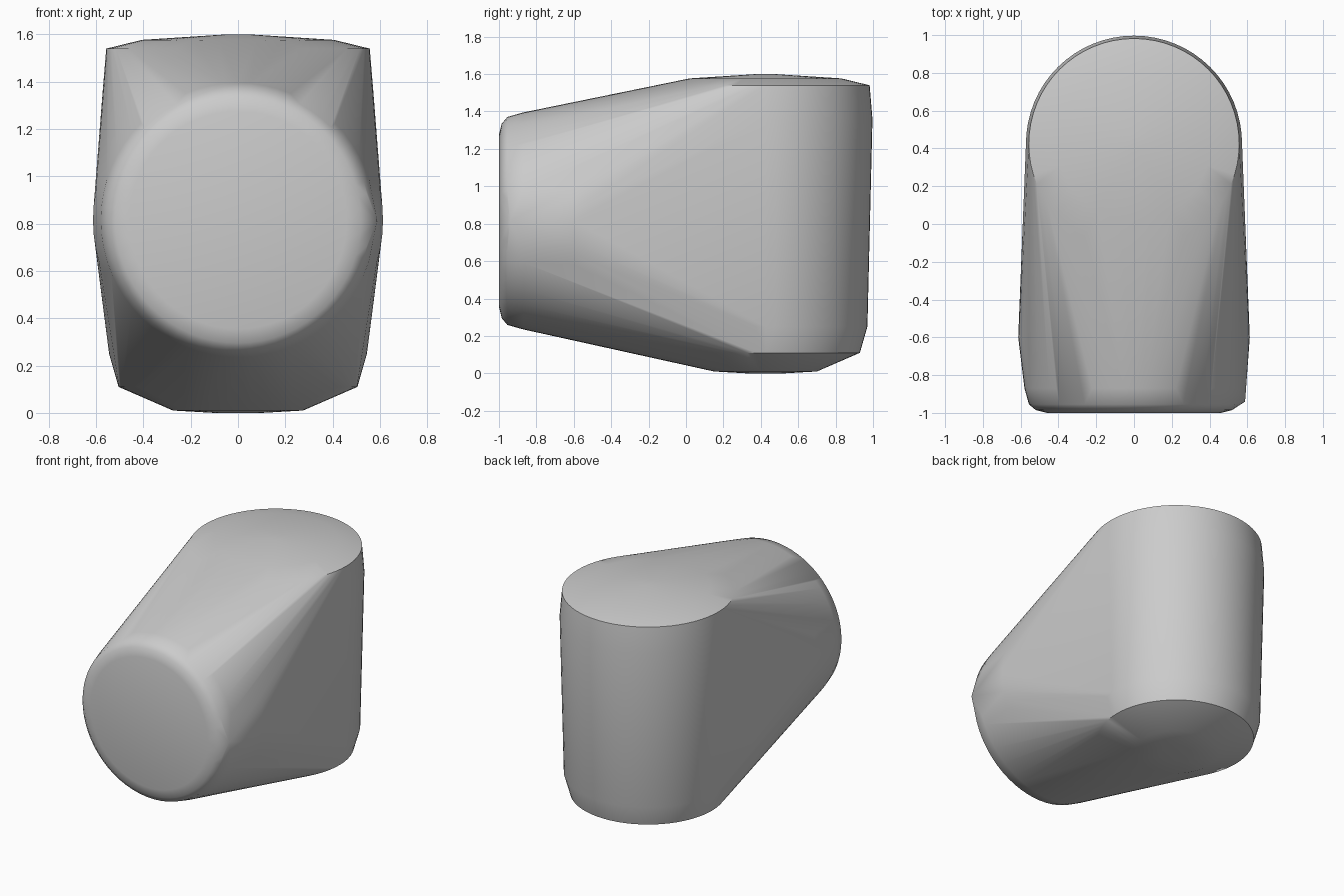
import bpy, bmesh, math

if "Cube" in bpy.data.objects:
    bpy.data.objects.remove(bpy.data.objects["Cube"], do_unlink=True)

SIDES = 64
POST_Y, DISC_Z = 0.425, 0.815

# Plain grey finish
grey = bpy.data.materials.new("plain grey")
grey.use_nodes = True
colour = (0.6, 0.6, 0.6, 1)
grey.diffuse_color = colour
grey.node_tree.nodes["Principled BSDF"].inputs["Base Color"].default_value = colour

bm = bmesh.new()


def ring(radius, place):
    for i in range(SIDES):
        a = math.tau * i / SIDES
        bm.verts.new(place(radius * math.cos(a), radius * math.sin(a)))


# Upright rear post: height and radius
for z, r in ((0, 0.1), (0.01, 0.275), (0.11, 0.505), (0.25, 0.545),
             (1.36, 0.572), (1.54, 0.557), (1.577, 0.405), (1.6, 0.05)):
    ring(r, lambda u, v: (u, POST_Y + v, z))

# Round front face: depth and radius
for y, r in ((-1, 0.46), (-0.985, 0.52), (-0.955, 0.556), (-0.87, 0.58), (-0.6, 0.613)):
    ring(r, lambda u, v: (u, y, DISC_Z + v))

# Small side point on the front rim
bm.verts.new((0.588, -0.94, DISC_Z))

# Skin stretched over the post and the front face
hull = bmesh.ops.convex_hull(bm, input=bm.verts[:])
spare = {g for g in hull["geom_interior"] + hull["geom_unused"]
         if isinstance(g, bmesh.types.BMVert)}
bmesh.ops.delete(bm, geom=list(spare), context="VERTS")
bmesh.ops.recalc_face_normals(bm, faces=bm.faces[:])
bmesh.ops.dissolve_limit(bm, angle_limit=math.radians(0.5),
                         verts=bm.verts[:], edges=bm.edges[:])

mesh = bpy.data.meshes.new("rounded_body")
bm.to_mesh(mesh)
bm.free()
mesh.materials.append(grey)
body = bpy.data.objects.new("rounded_body", mesh)
bpy.context.collection.objects.link(body)
bpy.ops.object.select_all(action="DESELECT")
body.select_set(True)
bpy.context.view_layer.objects.active = body
bpy.ops.object.shade_smooth_by_angle(angle=math.radians(35))
